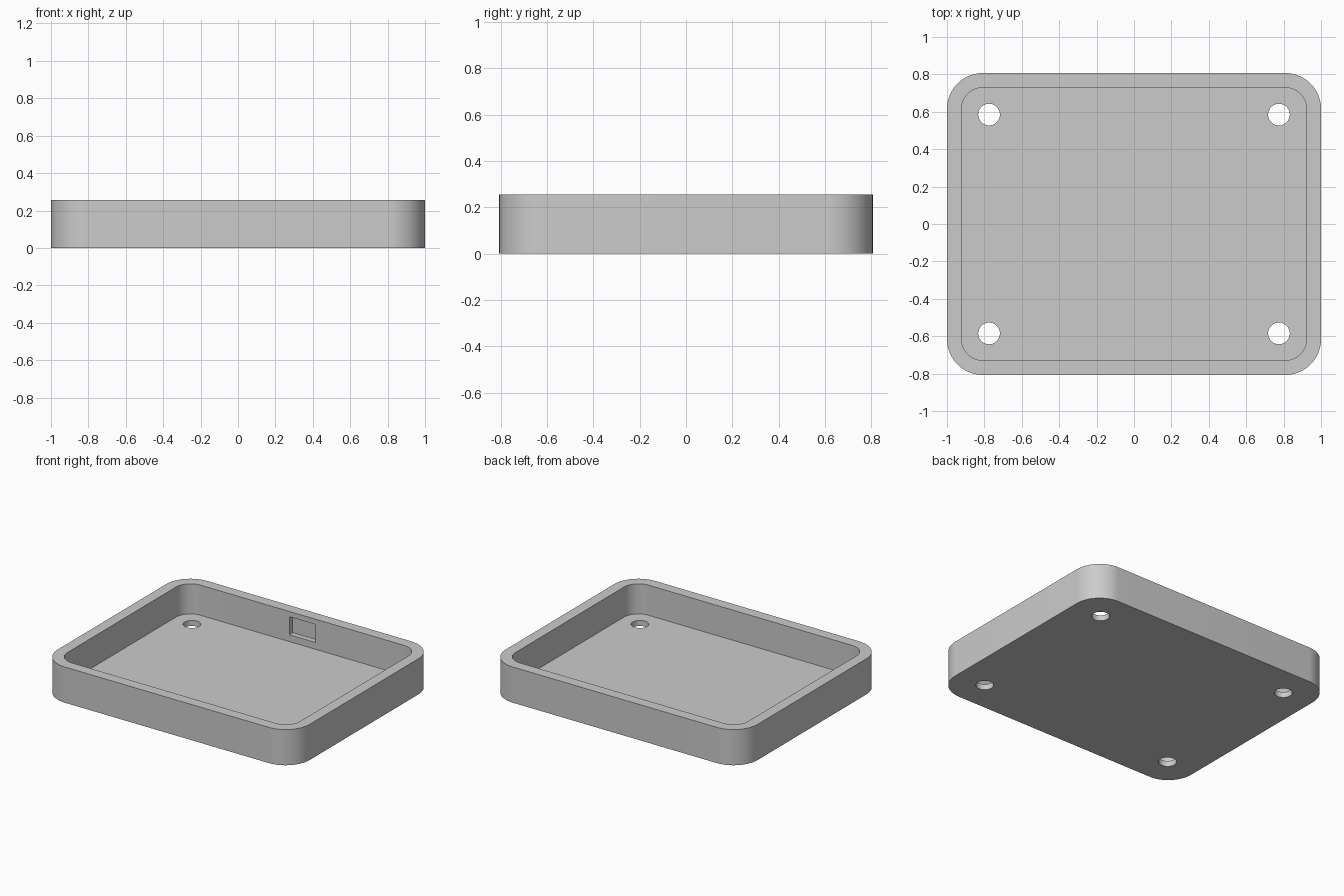
import bpy, bmesh, math

# Remove the default cube
if "Cube" in bpy.data.objects:
    bpy.data.objects.remove(bpy.data.objects["Cube"], do_unlink=True)

HALF_X, HALF_Y, HEIGHT = 1.0, 0.807, 0.256
WALL, FLOOR = 0.078, 0.04
RADIUS = 0.192


def material(name, rgb):
    mat = bpy.data.materials.new(name)
    mat.use_nodes = True
    mat.diffuse_color = (*rgb, 1)
    mat.node_tree.nodes["Principled BSDF"].inputs["Base Color"].default_value = (*rgb, 1)
    return mat


def rounded_rect(hx, hy, r, steps=16):
    """Outline of a rectangle with round corners, counter-clockwise."""
    pts = []
    for i, (sx, sy) in enumerate([(1, 1), (-1, 1), (-1, -1), (1, -1)]):
        for k in range(steps + 1):
            a = math.pi / 2 * (i + k / steps)
            pts.append((sx * (hx - r) + r * math.cos(a), sy * (hy - r) + r * math.sin(a)))
    return pts


def circle(cx, cy, r, n=48):
    return [(cx + r * math.cos(math.tau * k / n), cy + r * math.sin(math.tau * k / n))
            for k in range(n)]


def prism(name, outline, z0, z1):
    """Extrude a flat outline from z0 to z1."""
    bm = bmesh.new()
    face = bm.faces.new([bm.verts.new((x, y, z0)) for x, y in outline])
    top = bmesh.ops.extrude_face_region(bm, geom=[face])["geom"]
    bmesh.ops.translate(bm, vec=(0, 0, z1 - z0),
                        verts=[v for v in top if isinstance(v, bmesh.types.BMVert)])
    bmesh.ops.recalc_face_normals(bm, faces=bm.faces)
    mesh = bpy.data.meshes.new(name)
    bm.to_mesh(mesh)
    bm.free()
    obj = bpy.data.objects.new(name, mesh)
    bpy.context.collection.objects.link(obj)
    return obj


# Solid tray block with rounded corners
tray = prism("tray", rounded_rect(HALF_X, HALF_Y, RADIUS), 0, HEIGHT)
tray.data.materials.append(material("grey plastic", (0.6, 0.6, 0.6)))

# Inner cavity
inner_x, inner_y = HALF_X - WALL, HALF_Y - WALL
cutters = [prism("cavity_cutter", rounded_rect(inner_x, inner_y, RADIUS - WALL),
                 FLOOR, HEIGHT + 0.1)]

# Screw holes through the floor
for sx in (-1, 1):
    for sy in (-1, 1):
        cutters.append(prism("hole_cutter", circle(sx * 0.775, sy * 0.585, 0.058), -0.1, 0.1))

# Shallow blind pocket inside the back wall
y0, y1 = inner_y - 0.1, inner_y + WALL / 2
pocket = [(-0.104, y0), (0.104, y0), (0.104, y1), (-0.104, y1)]
cutters.append(prism("pocket_cutter", pocket, 0.089, 0.218))

# Cut, then discard the cutters
bpy.context.view_layer.objects.active = tray
for cutter in cutters:
    cutter.hide_render = True
    mod = tray.modifiers.new("cut", "BOOLEAN")
    mod.operation, mod.solver, mod.object = "DIFFERENCE", "EXACT", cutter
    bpy.ops.object.modifier_apply(modifier=mod.name)
    bpy.data.objects.remove(cutter, do_unlink=True)

# Smooth round walls, crisp edges
bpy.ops.object.select_all(action="DESELECT")
tray.select_set(True)
bpy.ops.object.shade_smooth_by_angle(angle=math.radians(30))
